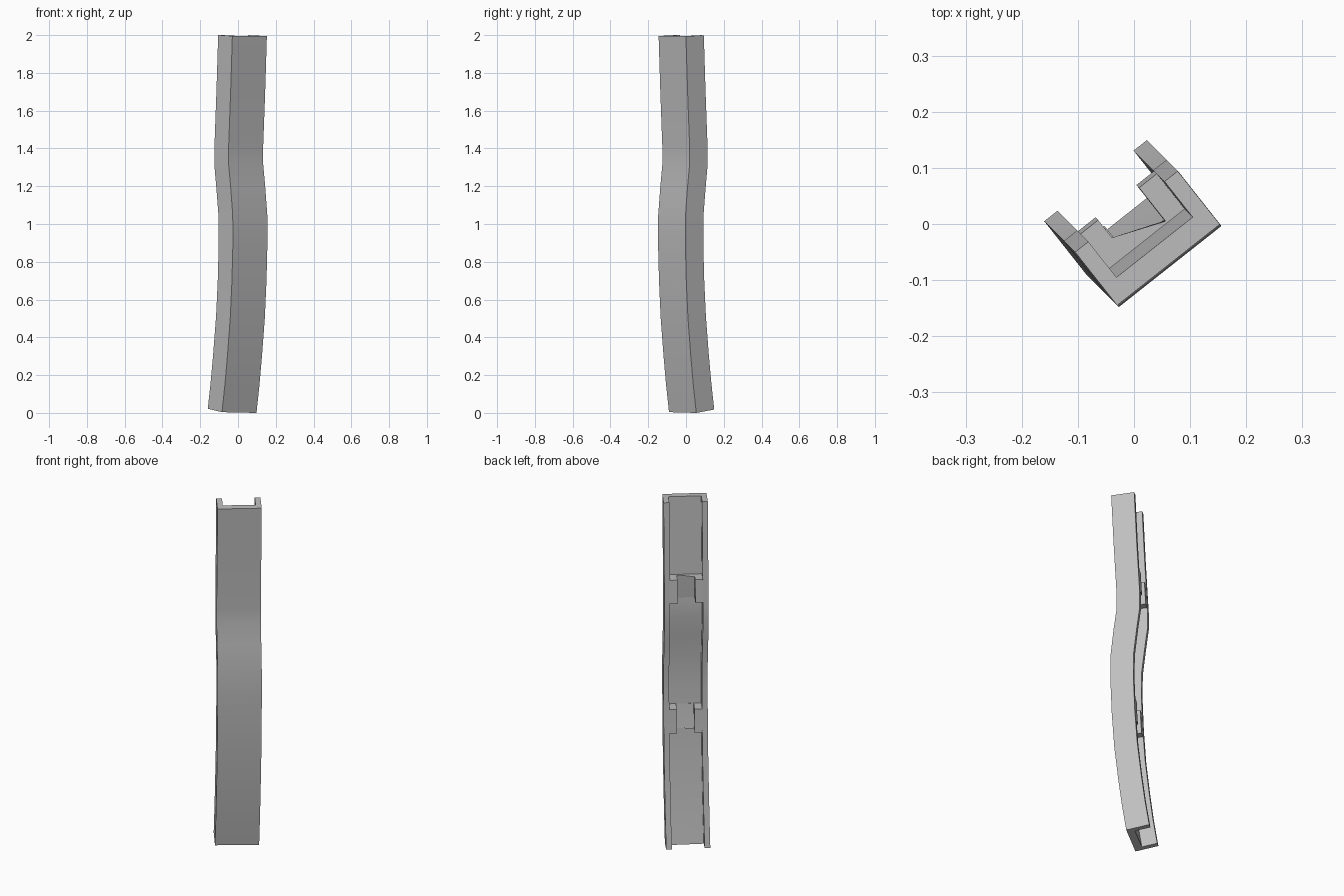
import bpy
import bmesh
from mathutils import Vector

if "Cube" in bpy.data.objects:
    bpy.data.objects.remove(bpy.data.objects["Cube"], do_unlink=True)

# One plain grey for the whole part
grey = bpy.data.materials.new("plain_grey")
grey.use_nodes = True
COLOUR = (0.52, 0.52, 0.52, 1)
grey.diffuse_color = COLOUR
grey.node_tree.nodes["Principled BSDF"].inputs["Base Color"].default_value = COLOUR

# Section axes: across the web, and from the web towards the open side
CORNER = Vector((-0.03, -0.145))
ACROSS = Vector((0.785, 0.62)).normalized()
INWARD = Vector((-ACROSS.y, ACROSS.x))
WIDTH, DEPTH, SIDE, WEB = 0.233, 0.121, 0.03, 0.04

# Centre line: height and sideways bend
PATH = [(0, 0.055), (0.15, 0.039), (0.3, 0.026), (0.5, 0.011), (0.7, 0.002),
        (0.9, -0.003), (1.05, -0.002), (1.2, 0.009), (1.32, 0.02), (1.4, 0.02),
        (1.7, 0.009), (1.994, 0)]


def bend(z):
    for (z0, e0), (z1, e1) in zip(PATH, PATH[1:]):
        if z <= z1:
            return e0 + (e1 - e0) * (z - z0) / (z1 - z0)
    return PATH[-1][1]


def slope(z):
    a, b = max(0, z - 0.04), min(PATH[-1][0], z + 0.04)
    return (bend(b) - bend(a)) / (b - a)


def sweep(name, heights, section):
    """Sweep section(t), a list of (across, inward) points, along the path."""
    bm = bmesh.new()
    rings = []
    for i, z in enumerate(heights):
        ring = []
        for a, d in section(i / (len(heights) - 1)):
            p = CORNER + ACROSS * a + INWARD * d
            e = bend(z)
            tilt = slope(z) * (p.x - p.y - 0.152)
            ring.append(bm.verts.new((p.x - e, p.y + e, z + tilt)))
        rings.append(ring)
    n = len(rings[0])
    for low, high in zip(rings, rings[1:]):
        for i in range(n):
            j = (i + 1) % n
            bm.faces.new((low[i], low[j], high[j], high[i]))
    bm.faces.new(rings[0][::-1])
    bm.faces.new(rings[-1])
    bmesh.ops.recalc_face_normals(bm, faces=bm.faces)
    mesh = bpy.data.meshes.new(name)
    bm.to_mesh(mesh)
    bm.free()
    mesh.materials.append(grey)
    obj = bpy.data.objects.new(name, mesh)
    bpy.context.collection.objects.link(obj)
    bpy.ops.object.select_all(action='DESELECT')
    obj.select_set(True)
    bpy.context.view_layer.objects.active = obj
    bpy.ops.object.shade_smooth_by_angle()


# Long bent channel
def channel(t):
    far = WIDTH - SIDE
    return [(0, 0), (WIDTH, 0), (WIDTH, DEPTH), (far, DEPTH),
            (far, WEB), (SIDE, WEB), (SIDE, DEPTH), (0, DEPTH)]


# Inner clips: a lug on each side wall, joined by a sloping wedge on the web
def clip(wedge_low, wedge_high):
    def section(t):
        rise = wedge_low + (wedge_high - wedge_low) * t
        lug, sunk, end = SIDE + 0.04, SIDE - 0.01, DEPTH - 0.001
        return [(sunk, WEB - 0.01), (WIDTH - sunk, WEB - 0.01),
                (WIDTH - sunk, end), (WIDTH - lug, end),
                (WIDTH - lug, WEB + 0.1 * rise), (lug, WEB + rise),
                (lug, end), (sunk, end)]
    return section


sweep("bent_channel", [z for z, e in PATH], channel)
sweep("upper_clip", [1.42, 1.485, 1.55], clip(0.001, 0.04))
sweep("lower_clip", [0.65, 0.72, 0.79], clip(0.015, 0.001))
